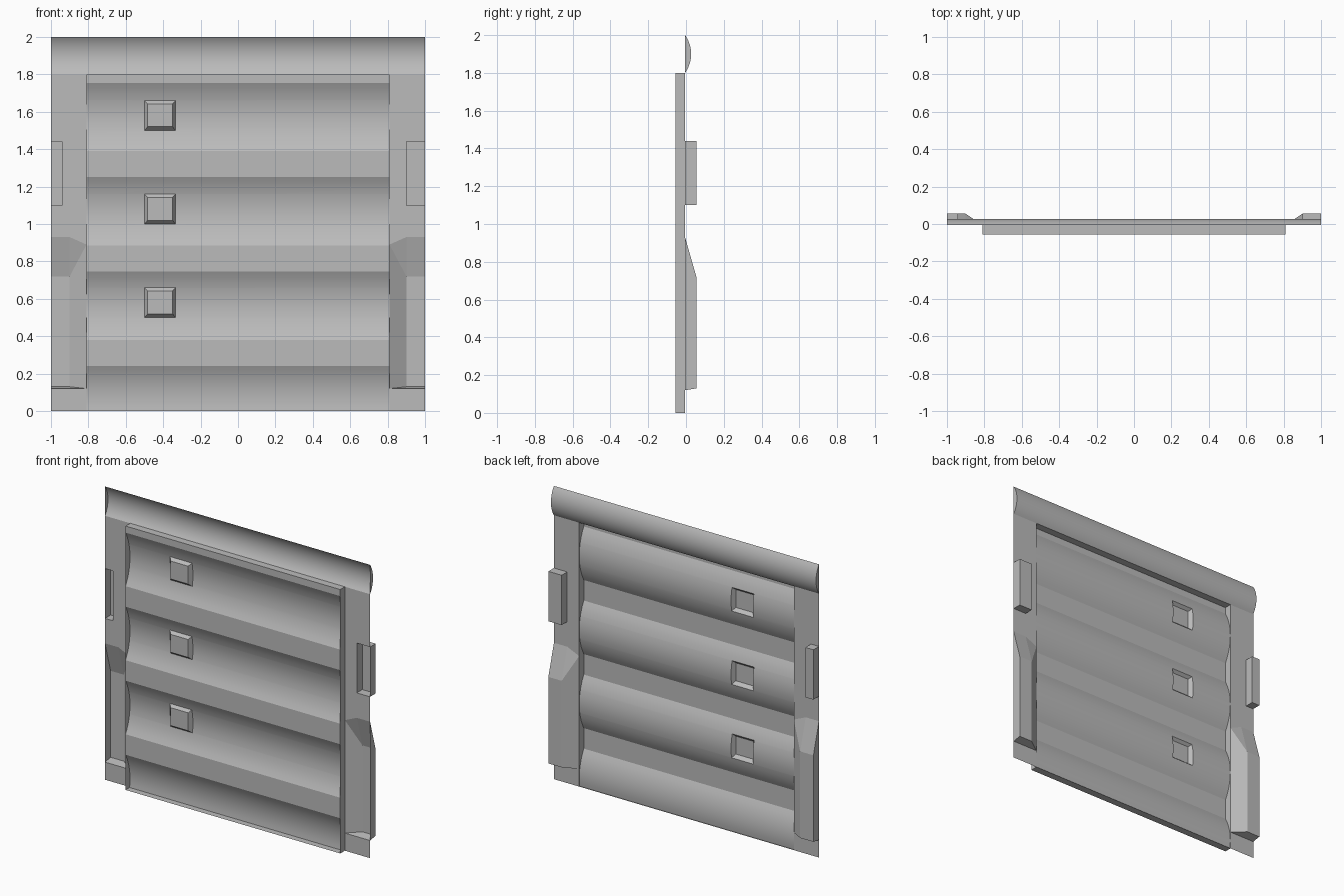
import bpy, bmesh, math

if "Cube" in bpy.data.objects:
    bpy.data.objects.remove(bpy.data.objects["Cube"])

PLATE, FRONT, BACK = -0.005, -0.055, 0.055   # y of flange, panel front, rear bosses
DOOR, EDGE = 0.81, 1.0                       # half widths of panel and flange
PITCH, GROOVE, DEPTH = 0.505, 0.365, 0.048
WX = (-0.5, -0.335)
WINDOWS = [(z, z + 0.16) for z in (0.5, 1.0, 1.5)]

grey = bpy.data.materials.new("steel grey")
grey.diffuse_color = (0.5, 0.5, 0.5, 1)
grey.use_nodes = True
grey.node_tree.nodes["Principled BSDF"].inputs["Base Color"].default_value = grey.diffuse_color


def make(name, polys, smooth=True):
    """Build an object from a list of polygons given as point lists."""
    bm = bmesh.new()
    for p in polys:
        bm.faces.new([bm.verts.new(v) for v in p])
    bmesh.ops.remove_doubles(bm, verts=bm.verts, dist=1e-5)
    bmesh.ops.recalc_face_normals(bm, faces=bm.faces)
    me = bpy.data.meshes.new(name)
    bm.to_mesh(me)
    bm.free()
    me.materials.append(grey)
    ob = bpy.data.objects.new(name, me)
    bpy.context.collection.objects.link(ob)
    if smooth:
        bpy.ops.object.select_all(action='DESELECT')
        ob.select_set(True)
        bpy.context.view_layer.objects.active = ob
        bpy.ops.object.shade_smooth_by_angle(angle=math.radians(25))
    return ob


def rect(x0, x1, z0, z1, y):
    return [(x0, y, z0), (x1, y, z0), (x1, y, z1), (x0, y, z1)]


def arc(t, sag, chord):
    """Circular arc height at fraction t of its chord."""
    r = (chord * chord / 4 + sag * sag) / (2 * sag)
    return math.sqrt(r * r - ((t - 0.5) * chord) ** 2) - (r - sag)


def panel_y(z):
    t = (1.755 - z) % PITCH / GROOVE
    return FRONT + (arc(t, DEPTH, GROOVE) if 0 <= z <= 1.755 and t < 1 else 0)


# Corrugated panel with window openings
zs = {0.0, 1.8}
for i in range(4):
    for k in range(13):
        zs.add(round(1.755 - i * PITCH - GROOVE * k / 12, 4))
for w in WINDOWS:
    zs.update(w)
zs = sorted(z for z in zs if 0 <= z <= 1.8)
xs = (-DOOR, *WX, DOOR)
faces = []
for a, b in zip(zs, zs[1:]):
    for i in range(3):
        if i == 1 and any(l <= (a + b) / 2 <= h for l, h in WINDOWS):
            continue
        ya, yb = panel_y(a), panel_y(b)
        faces.append([(xs[i], ya, a), (xs[i + 1], ya, a), (xs[i + 1], yb, b), (xs[i], yb, b)])
make("corrugated_panel", faces)

# Walls around the panel
walls = [[(s * DOOR, y, z) for y, z in ((FRONT, 0), (PLATE, 0), (PLATE, 1.8), (FRONT, 1.8))] for s in (-1, 1)]
walls += [[(-DOOR, FRONT, z), (DOOR, FRONT, z), (DOOR, PLATE, z), (-DOOR, PLATE, z)] for z in (0, 1.8)]
make("panel_rim", walls, False)

# Raised window boxes standing in each groove
for n, (l, h) in enumerate(WINDOWS):
    yf = -0.037
    ring = [z for z in zs if l <= z <= h]
    x0, x1, z0, z1 = WX[0] + 0.017, WX[1] - 0.015, l + 0.02, h - 0.018
    polys = [rect(x0, x1, z0, z1, yf)]
    for xo, xi in ((WX[0], x0), (WX[1], x1)):
        polys.append([(xo, panel_y(z), z) for z in ring] + [(xi, yf, z1), (xi, yf, z0)])
    for zo, zi in ((l, z0), (h, z1)):
        polys.append([(WX[0], panel_y(zo), zo), (WX[1], panel_y(zo), zo), (x1, yf, zi), (x0, yf, zi)])
    make(f"window_box_{n + 1}", polys, False)

# Side flanges with their rear bosses
for s, name, inner in ((-1, "left", 0.94), (1, "right", 0.9)):
    def m(pts):
        return [(s * x, y, z) for x, y, z in pts]
    # flat plate, left open behind the block and the tapered boss
    plate = [rect(DOOR, EDGE, 0, 0.12, PLATE), rect(DOOR, EDGE, 1.44, 1.8, PLATE),
             rect(DOOR, inner, 1.1, 1.44, PLATE),
             [(DOOR, PLATE, 0.89), (0.9, PLATE, 0.93), (EDGE, PLATE, 0.93), (EDGE, PLATE, 1.1), (DOOR, PLATE, 1.1)]]
    make(name + "_flange", [m(p) for p in plate], False)
    # hollow block
    c = rect(inner, EDGE, 1.1, 1.44, PLATE)
    d = rect(inner, EDGE, 1.1, 1.44, BACK)
    block = [d] + [[c[i], c[(i + 1) % 4], d[(i + 1) % 4], d[i]] for i in range(4)]
    make(name + "_block", [m(p) for p in block], False)
    # hollow tapered boss
    a0, a1 = (DOOR, PLATE, 0.12), (DOOR, PLATE, 0.89)
    b0, b1, b2 = (0.9, BACK, 0.13), (0.9, BACK, 0.72), (0.9, PLATE, 0.93)
    c0, c1, c2 = (EDGE, BACK, 0.13), (EDGE, BACK, 0.72), (EDGE, PLATE, 0.93)
    e0 = (EDGE, PLATE, 0.12)
    boss = [[b0, c0, c1, b1], [b1, c1, c2, b2], [a0, b0, b1, a1], [a1, b1, b2],
            [a0, e0, c0, b0], [e0, c0, c1, c2]]
    make(name + "_boss", [m(p) for p in boss], False)

# Curved top rail, hollow at the front with closed ends
N = 16
prof = [(PLATE + arc(k / N, 0.032, 0.2), 1.8 + 0.2 * k / N) for k in range(N + 1)]
rail = [[(-EDGE, *p), (EDGE, *p), (EDGE, *q), (-EDGE, *q)] for p, q in zip(prof, prof[1:])]
rail += [[(s * EDGE, *p) for p in prof] for s in (-1, 1)]
make("top_rail", rail)
